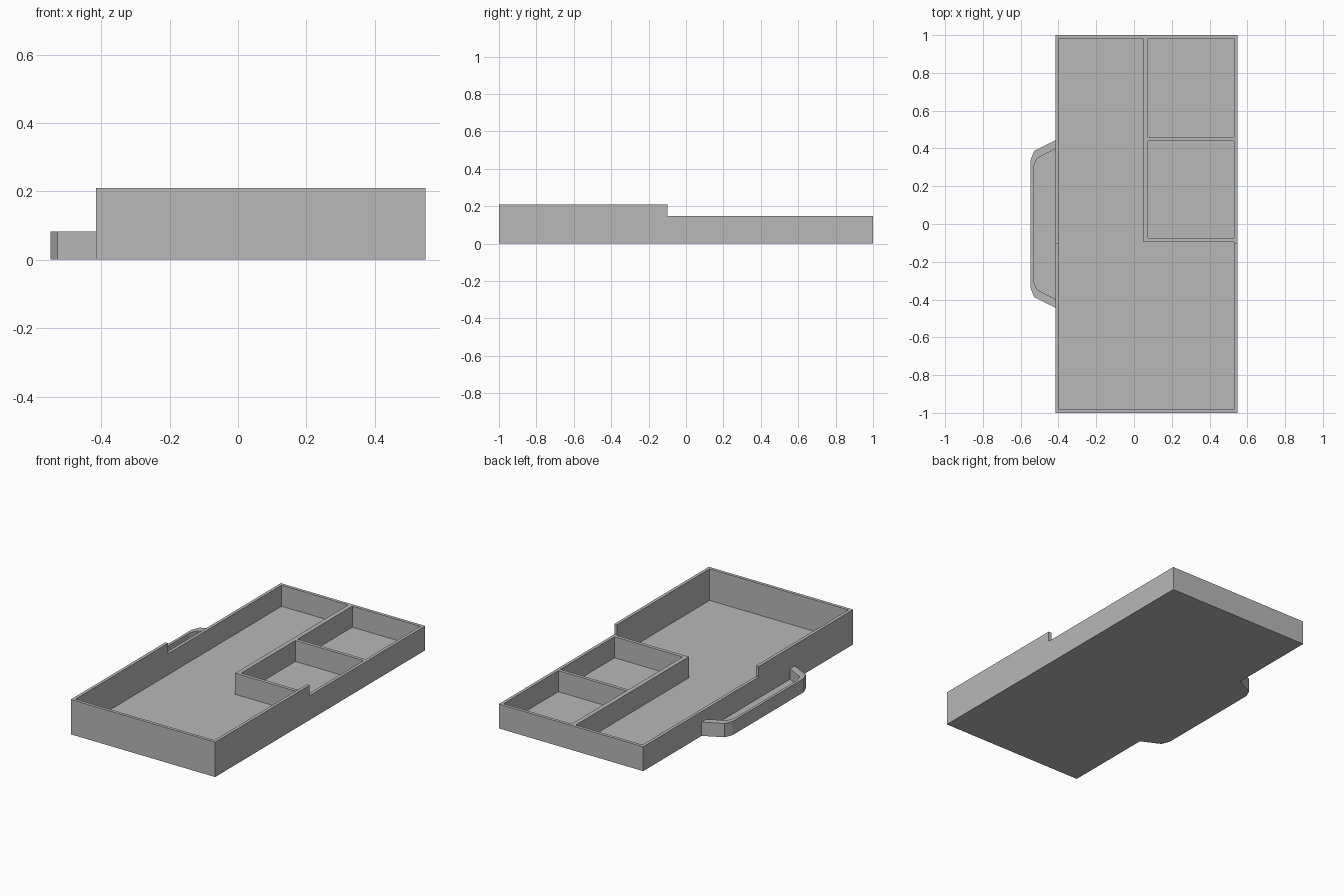
import bpy
import bmesh
from mathutils import Vector

if "Cube" in bpy.data.objects:
    bpy.data.objects.remove(bpy.data.objects["Cube"], do_unlink=True)

# Main sizes
LEFT, RIGHT, WALL = -0.415, 0.548, 0.019
FLOOR, LOW, HIGH = 0.02, 0.147, 0.21
HANDLE_TOP, STEP_Y = 0.083, -0.1
ABOVE = HIGH + 0.1

grey = bpy.data.materials.new("plain grey")
grey.use_nodes = True
colour = (0.48, 0.48, 0.48, 1)
grey.diffuse_color = colour
grey.node_tree.nodes["Principled BSDF"].inputs["Base Color"].default_value = colour


def prism(name, points, push):
    """Solid made by sweeping a flat outline along a vector."""
    bm = bmesh.new()
    base = bm.faces.new([bm.verts.new(p) for p in points])
    swept = bmesh.ops.extrude_face_region(bm, geom=[base])
    verts = [v for v in swept["geom"] if isinstance(v, bmesh.types.BMVert)]
    bmesh.ops.translate(bm, verts=verts, vec=Vector(push))
    bmesh.ops.recalc_face_normals(bm, faces=bm.faces)
    mesh = bpy.data.meshes.new(name)
    bm.to_mesh(mesh)
    bm.free()
    mesh.materials.append(grey)
    obj = bpy.data.objects.new(name, mesh)
    bpy.context.collection.objects.link(obj)
    return obj


def upright(name, outline, bottom, top):
    return prism(name, [(x, y, bottom) for x, y in outline], (0, 0, top - bottom))


def box_outline(x0, y0, x1, y1):
    return [(x0, y0), (x1, y0), (x1, y1), (x0, y1)]


def carve(target, outline):
    """Cut a pocket down to the floor level."""
    cutter = upright("pocket_cutter", outline, FLOOR, ABOVE)
    cutter.hide_render = True
    mod = target.modifiers.new("pocket", "BOOLEAN")
    mod.operation = "DIFFERENCE"
    mod.solver = "EXACT"
    mod.object = cutter
    bpy.context.view_layer.objects.active = target
    bpy.ops.object.modifier_apply(modifier=mod.name)
    bpy.data.objects.remove(cutter, do_unlink=True)


# Tray block: stepped side profile swept across the width
side = [(-1, 0), (1, 0), (1, LOW), (STEP_Y, LOW), (STEP_Y, HIGH), (-1, HIGH)]
tray = prism("tray", [(LEFT, y, z) for y, z in side], (RIGHT - LEFT, 0, 0))

# L-shaped main pocket
x0, x1 = LEFT + WALL, RIGHT - WALL
y0, y1 = -1 + WALL, 1 - WALL
divider_x, divider_y = 0.048, -0.096
carve(tray, [(x0, y0), (x1, y0), (x1, divider_y), (divider_x, divider_y),
             (divider_x, y1), (x0, y1)])

# Two small compartments
for start, end in ((-0.075, 0.44), (0.46, y1)):
    carve(tray, box_outline(0.075, start, x1, end))


# Side handle: shallow walled lip with a floor
def mirrored(half):
    return half + [(x, -y) for x, y in reversed(half)]


handle = upright("side_handle", mirrored(
    [(LEFT, 0.443), (-0.528, 0.387), (-0.548, 0.339)]), 0, HANDLE_TOP)
carve(handle, mirrored(
    [(LEFT + 0.01, 0.402), (LEFT, 0.398), (-0.514, 0.347), (-0.532, 0.303)]))
